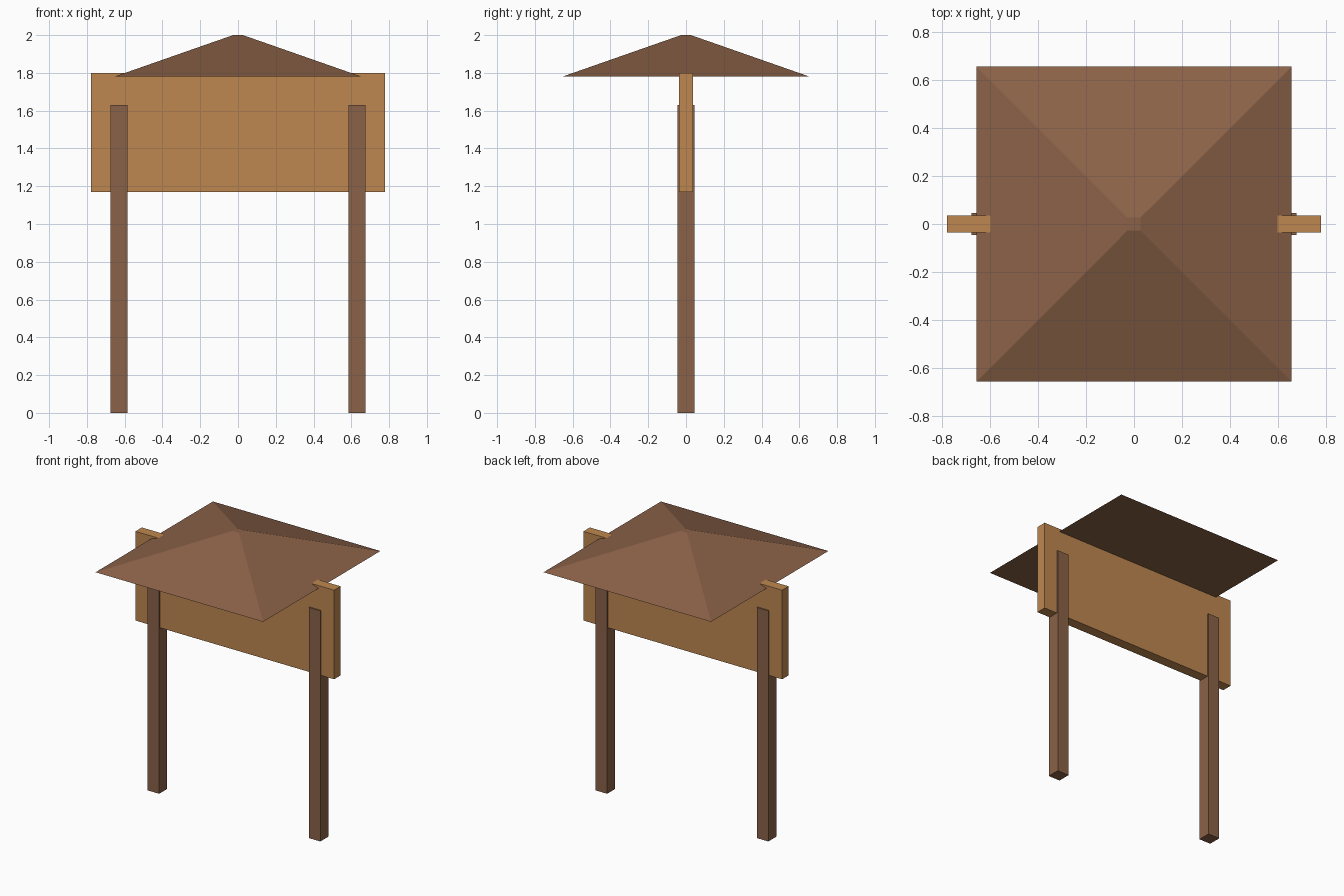
import bpy, bmesh

if "Cube" in bpy.data.objects:
    bpy.data.objects.remove(bpy.data.objects["Cube"])


def material(name, rgb):
    """Flat colour from 0-255 sRGB values."""
    mat = bpy.data.materials.new(name)
    lin = [((c / 255 + 0.055) / 1.055) ** 2.4 for c in rgb]
    mat.diffuse_color = (*lin, 1)
    mat.use_nodes = True
    mat.node_tree.nodes["Principled BSDF"].inputs["Base Color"].default_value = mat.diffuse_color
    return mat


def frustum(name, x, z0, z1, bottom, top, mat):
    """Four-sided block; bottom and top are (half width, half depth)."""
    bm = bmesh.new()
    corners = ((-1, -1), (1, -1), (1, 1), (-1, 1))
    low = [bm.verts.new((x + sx * bottom[0], sy * bottom[1], z0)) for sx, sy in corners]
    high = [bm.verts.new((x + sx * top[0], sy * top[1], z1)) for sx, sy in corners]
    bm.faces.new(low[::-1])
    bm.faces.new(high)
    for i in range(4):
        j = (i + 1) % 4
        bm.faces.new((low[i], low[j], high[j], high[i]))
    mesh = bpy.data.meshes.new(name)
    bm.to_mesh(mesh)
    bm.free()
    mesh.materials.append(mat)
    obj = bpy.data.objects.new(name, mesh)
    bpy.context.collection.objects.link(obj)
    return obj


dark_wood = material("dark wood", (139, 98, 72))
light_wood = material("light wood", (190, 135, 80))

# Posts
for side, x in (("left", -0.63), ("right", 0.63)):
    frustum(side + "_post", x, 0, 1.63, (0.045, 0.045), (0.045, 0.045), dark_wood)

# Notice board
frustum("board", 0, 1.17, 1.80, (0.777, 0.036), (0.777, 0.036), light_wood)

# Hipped roof with a small flat cap
frustum("roof", 0, 1.78, 2.0, (0.655, 0.655), (0.026, 0.026), dark_wood)
